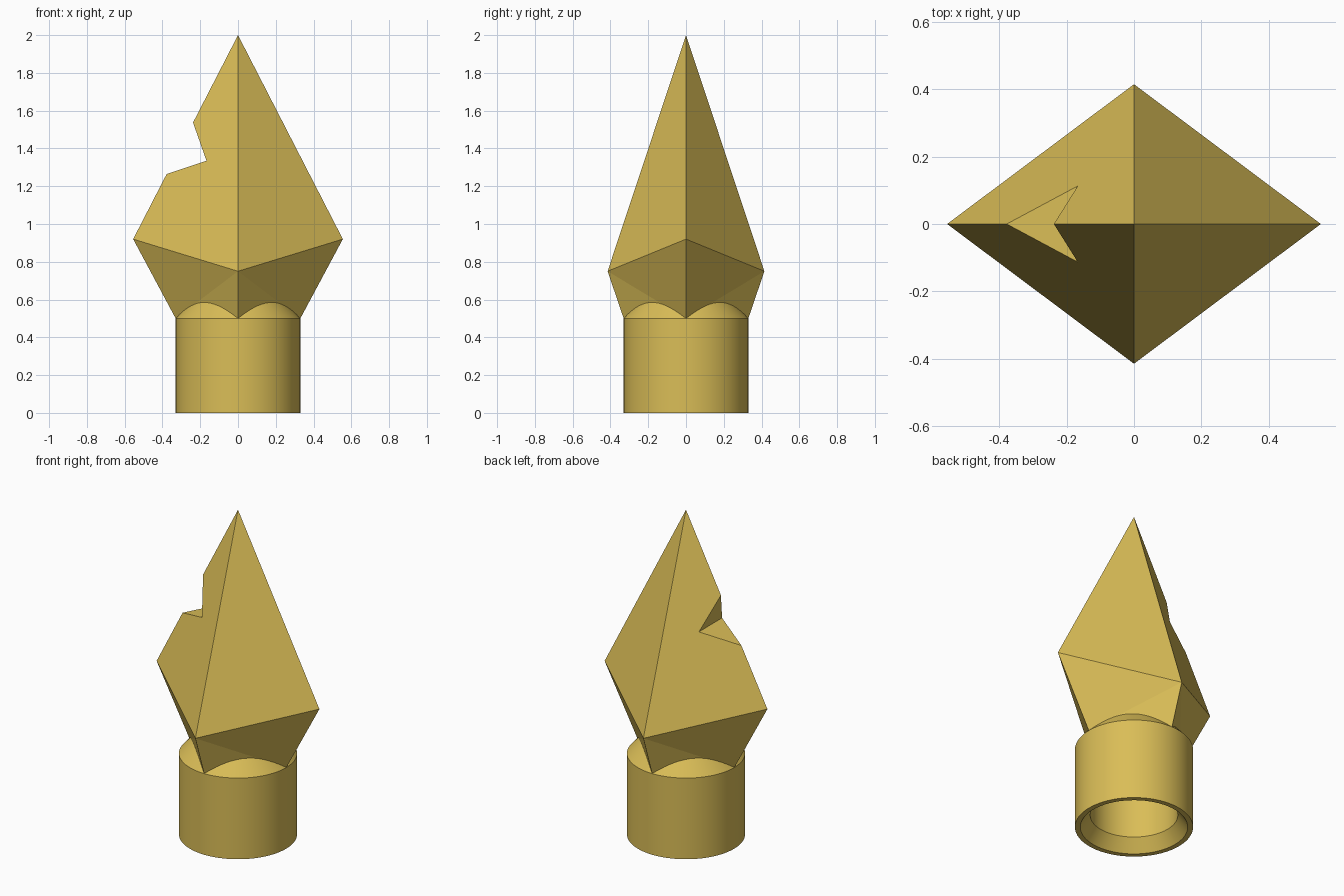
import bpy, bmesh, math

if "Cube" in bpy.data.objects:
    bpy.data.objects.remove(bpy.data.objects["Cube"])

gold = bpy.data.materials.new("gold")
gold.diffuse_color = (0.70, 0.51, 0.095, 1)
gold.use_nodes = True
gold.node_tree.nodes["Principled BSDF"].inputs["Base Color"].default_value = gold.diffuse_color


def add_object(name, bm):
    bmesh.ops.recalc_face_normals(bm, faces=bm.faces)
    mesh = bpy.data.meshes.new(name)
    bm.to_mesh(mesh)
    bm.free()
    mesh.materials.append(gold)
    obj = bpy.data.objects.new(name, mesh)
    bpy.context.collection.objects.link(obj)
    return obj


# Socket: hollow turned collar with a sloping shoulder and chamfered mouth
profile = [(0, 0.495), (0.245, 0.495), (0.245, 0.077), (0.30, 0), (0.33, 0),
           (0.33, 0.5), (0.222, 0.62), (0, 0.62)]
bm = bmesh.new()
verts = [bm.verts.new((r, 0, z)) for r, z in profile]
edges = [bm.edges.new(pair) for pair in zip(verts, verts[1:])]
bmesh.ops.spin(bm, geom=verts + edges, cent=(0, 0, 0), axis=(0, 0, 1),
               angle=math.tau, steps=64, use_merge=False)
bmesh.ops.remove_doubles(bm, verts=bm.verts, dist=0.0001)
socket = add_object("socket", bm)
bpy.context.view_layer.objects.active = socket
socket.select_set(True)
bpy.ops.object.shade_smooth_by_angle(angle=math.radians(30))

# Blade: four-sided point with a notch chipped out of its left edge
bm = bmesh.new()
tip = bm.verts.new((0, 0, 2))
left = bm.verts.new((-0.555, 0, 0.92))
right = bm.verts.new((0.555, 0, 0.92))
base_left = bm.verts.new((-0.33, 0, 0.5))
base_right = bm.verts.new((0.33, 0, 0.5))
notch_top = bm.verts.new((-0.238, 0, 1.537))
notch_low = bm.verts.new((-0.378, 0, 1.264))
base, inner = [], []
for side in (-1, 1):
    mid = bm.verts.new((0, side * 0.415, 0.75))
    low = bm.verts.new((0, side * 0.33, 0.5))
    notch = bm.verts.new((-0.167, side * 0.113, 1.335))
    base.append(low)
    inner.append(notch)
    bm.faces.new((tip, notch_top, notch, mid))
    bm.faces.new((notch, notch_low, left, mid))
    bm.faces.new((tip, mid, right))
    for wide, foot in ((left, base_left), (right, base_right)):
        bm.faces.new((mid, wide, foot))
        bm.faces.new((mid, foot, low))
bm.faces.new((notch_top, inner[0], inner[1]))
bm.faces.new((notch_low, inner[0], inner[1]))
bm.faces.new((base_left, base[0], base_right, base[1]))
# Merge each chipped side back into one flat face
bm.edges.ensure_lookup_table()
seams = [e for e in bm.edges if any(v in inner for v in e.verts)
         and any(abs(v.co.z - 0.75) < 0.001 for v in e.verts)]
bmesh.ops.dissolve_edges(bm, edges=seams, use_verts=False)
add_object("blade", bm)
